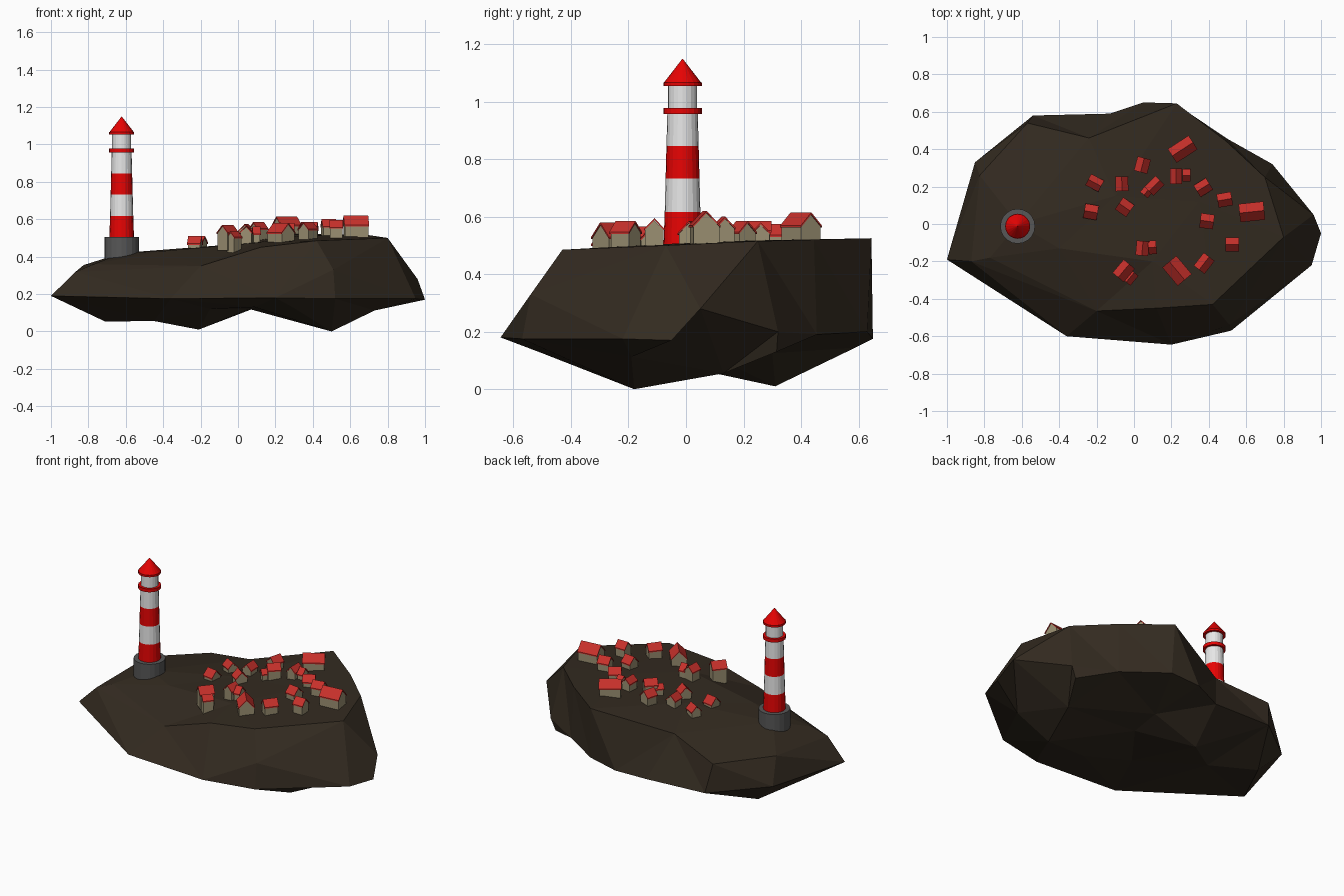
import bpy, bmesh, math
from mathutils import Vector, Matrix
from mathutils.geometry import delaunay_2d_cdt

if "Cube" in bpy.data.objects:
    bpy.data.objects.remove(bpy.data.objects["Cube"])


def material(name, rgb):
    m = bpy.data.materials.new(name)
    m.diffuse_color = (*rgb, 1)
    m.use_nodes = True
    m.node_tree.nodes["Principled BSDF"].inputs["Base Color"].default_value = m.diffuse_color
    return m


ROCK = material("dark rock", (0.033, 0.0235, 0.0145))
RED = material("signal red", (0.8, 0.001, 0.001))
WHITE = material("white paint", (0.8, 0.8, 0.8))
GREY = material("grey stone", (0.095, 0.095, 0.095))
WALL = material("tan plaster", (0.33, 0.28, 0.17))
ROOF = material("red tile", (0.58, 0.03, 0.024))


def finish(name, bm, mats):
    bmesh.ops.recalc_face_normals(bm, faces=bm.faces)
    me = bpy.data.meshes.new(name)
    bm.to_mesh(me)
    bm.free()
    for m in mats:
        me.materials.append(m)
    ob = bpy.data.objects.new(name, me)
    bpy.context.collection.objects.link(ob)
    return ob


# Island: shoreline loop, closed by a faceted upper and lower sheet
shore = [(-1, -.19, .19), (-.36, -.6, .175), (.2, -.645, .18), (.52, -.57, .175),
         (.95, -.22, .175), (1, -.05, .17), (.96, .05, .28), (.74, .32, .2),
         (.5, .455, .19), (.24, .63, .2), (.05, .65, .175), (-.13, .59, .145),
         (-.54, .58, .16), (-.85, .33, .19)]
# The first upper points form the plateau rim, in order
upper = [(-.87, -.2, .318), (-.825, .26, .355), (-.57, .54, .34), (-.24, .46, .417),
         (.228, .62, .525), (.49, .445, .52), (.7, .25, .515), (.8, -.07, .5),
         (.42, -.43, .485), (.12, -.45, .45), (-.2, -.465, .35),
         (.51, -.54, .33), (-.77, -.18, .36), (-.4, -.13, .43), (-.62, 0, .42),
         (-.1, .15, .46), (.1, -.2, .475), (.35, .12, .515)]
RIM = 11
lower = [(.5, -.18, 0), (-.21, .31, .01), (-.71, .28, .053), (-.45, .13, .056),
         (.09, .3, .125), (.06, .08, .12), (.09, -.35, .13), (-.15, -.2, .12),
         (.61, .13, .055), (.73, -.19, .112), (.3, -.5, .125), (.71, .315, .13)]
bm = bmesh.new()
n = len(shore)
rim = [(n + i, n + (i + 1) % RIM) for i in range(RIM)]
for inner, creases in ((upper, rim), (lower, [])):
    pts = shore + inner
    outline = [(i, (i + 1) % n) for i in range(n)]
    co, _, faces, origin, _, _ = delaunay_2d_cdt(
        [Vector(p[:2]) for p in pts], outline + creases, [], 1, 1e-5)
    verts = [bm.verts.new((c.x, c.y, pts[o[0]][2] if o else .2)) for c, o in zip(co, origin)]
    for f in faces:
        bm.faces.new([verts[i] for i in f])
bmesh.ops.remove_doubles(bm, verts=bm.verts, dist=.0005)
# Lean the rear cliff top slightly outward
for v in bm.verts:
    if v.co.y > .6 and v.co.z > .5:
        v.co.y = .645
finish("island", bm, [ROCK])


# Lighthouse: stacked round sections with flat sides
def section(name, z0, z1, r0, r1, mat, sides=20):
    bm = bmesh.new()
    bmesh.ops.create_cone(bm, cap_ends=True, segments=sides, radius1=r0, radius2=r1,
                          depth=z1 - z0,
                          matrix=Matrix.Translation((-.622, -.012, (z0 + z1) / 2)))
    finish(name, bm, [mat])


section("lighthouse_base", .36, .505, .093, .093, GREY)
levels = [.5, .617, .732, .845, .96]
radii = [.066, .062, .059, .056, .053]
for i in range(4):
    section(f"tower_band_{i + 1}", levels[i], levels[i + 1], radii[i], radii[i + 1],
            WHITE if i % 2 else RED)
section("gallery", .957, .978, .067, .067, RED)
section("lantern_room", .978, 1.06, .051, .051, WHITE)
section("roof_rim", 1.054, 1.066, .067, .067, RED)
section("lighthouse_roof", 1.066, 1.15, .065, 0, RED)


# Village house: gabled walls plus two sloping roof slabs, ridge along local x
def house(name, x, y, ridge, angle, length, width):
    bm = bmesh.new()
    l, w = length / 2, width / 2
    rise = w * 1.05
    lip, t = .004, .007

    def prism(profile, half, index):
        a, b = ([bm.verts.new((s * half, p[0], p[1])) for p in profile] for s in (-1, 1))
        k = len(profile)
        made = [bm.faces.new(a[::-1]), bm.faces.new(b)]
        made += [bm.faces.new((a[i], a[(i + 1) % k], b[(i + 1) % k], b[i])) for i in range(k)]
        for f in made:
            f.material_index = index

    prism([(-w, -.13), (w, -.13), (w, -rise), (0, -.001), (-w, -rise)], l, 0)
    for s in (-1, 1):
        e = w + lip
        prism([(0, 0), (s * e, -rise * e / w), (s * e, t - rise * e / w), (0, t)], l + lip, 1)
    bm.transform(Matrix.Translation((x, y, ridge - t)) @ Matrix.Rotation(math.radians(angle), 4, 'Z'))
    finish(name, bm, [WALL, ROOF])


# x, y, ridge height, ridge angle, length, width
village = [(-.21, .22, .51, -28, .07, .06), (-.23, .065, .51, -10, .065, .07),
           (-.065, .215, .54, 92, .07, .06), (-.05, .09, .54, -35, .065, .07),
           (.045, .315, .575, 75, .07, .065), (.11, .205, .585, 45, .075, .06),
           (.07, .175, .55, 50, .045, .045), (.225, .255, .585, 90, .075, .055),
           (.28, .26, .58, 0, .035, .06), (.26, .4, .615, 33, .125, .08),
           (.37, .195, .585, 32, .07, .065), (.485, .13, .6, 10, .07, .065),
           (.63, .065, .62, 6, .125, .09), (.39, .015, .585, -8, .065, .07),
           (.525, -.11, .595, 0, .065, .065), (.045, -.13, .565, 85, .07, .06),
           (.098, -.125, .56, 5, .035, .065), (-.055, -.25, .57, 50, .085, .07),
           (-.02, -.285, .535, 50, .06, .05), (.23, -.25, .58, -50, .12, .09),
           (.375, -.21, .585, 52, .08, .065)]
for i, h in enumerate(village):
    house(f"house_{i + 1}", *h)
